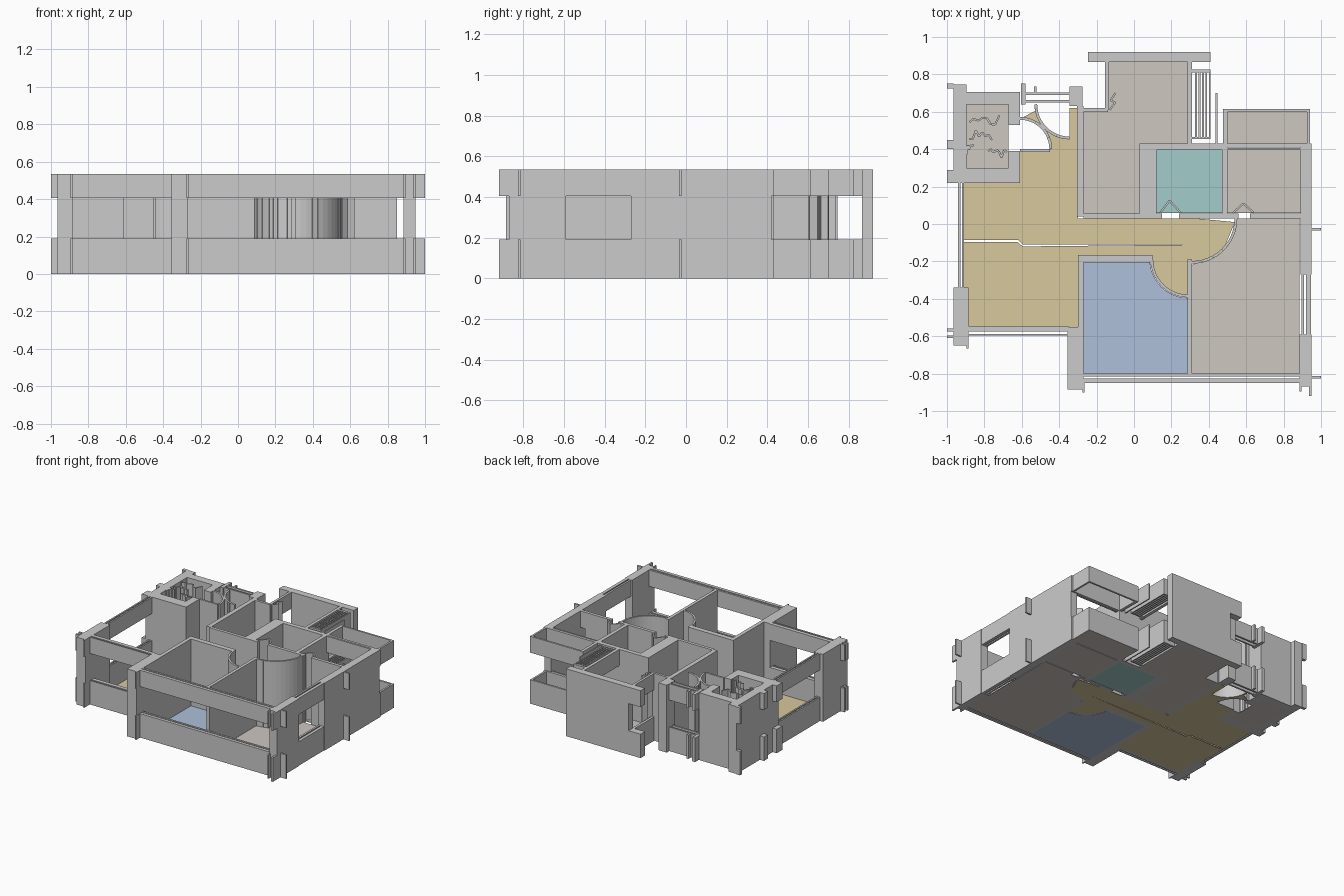
import bpy, bmesh, math, random

H, SILL, HEAD = 0.535, 0.19, 0.405
FLOOR = 0.005
random.seed(3)


def make(name, bm, color=None):
    bmesh.ops.recalc_face_normals(bm, faces=bm.faces)
    me = bpy.data.meshes.new(name)
    bm.to_mesh(me)
    bm.free()
    ob = bpy.data.objects.new(name, me)
    bpy.context.collection.objects.link(ob)
    if color:
        mat = bpy.data.materials.get(str(color)) or bpy.data.materials.new(str(color))
        mat.diffuse_color = (*color, 1)
        me.materials.append(mat)
    return ob


def prism(bm, pts, z0, z1):
    face = bm.faces.new([bm.verts.new((x, y, z0)) for x, y in pts])
    res = bmesh.ops.extrude_face_region(bm, geom=[face])
    for v in res["geom"]:
        if isinstance(v, bmesh.types.BMVert):
            v.co.z = z1


def walls(name, rects, window=False):
    """Rects are (x0, y0, x1, y1); windowed ones keep only sill and lintel."""
    bm = bmesh.new()
    for x0, y0, x1, y1 in rects:
        for z0, z1 in ([(0, SILL), (HEAD, H)] if window else [(0, H)]):
            prism(bm, [(x0, y0), (x1, y0), (x1, y1), (x0, y1)], z0, z1)
    make(name, bm)


def floor(name, pts, color):
    bm = bmesh.new()
    prism(bm, pts, 0, FLOOR)
    make(name, bm, color)


def rect(x0, y0, x1, y1):
    return [(x0, y0), (x1, y0), (x1, y1), (x0, y1)]


def arc(cx, cy, r, a0, a1, n=12):
    return [(cx + r * math.cos(math.radians(a0 + (a1 - a0) * i / n)),
             cy + r * math.sin(math.radians(a0 + (a1 - a0) * i / n))) for i in range(n + 1)]


def strip(name, path, t=0.01):
    """Thin full-height wall following a path."""
    bm = bmesh.new()
    for (x0, y0), (x1, y1) in zip(path, path[1:]):
        d = math.hypot(x1 - x0, y1 - y0)
        nx, ny = -(y1 - y0) / d * t / 2, (x1 - x0) / d * t / 2
        prism(bm, [(x0 + nx, y0 + ny), (x0 - nx, y0 - ny), (x1 - nx, y1 - ny), (x1 + nx, y1 + ny)], 0, H)
    make(name, bm)


TAN, GREY = (0.68, 0.58, 0.34), (0.61, 0.57, 0.53)
BLUE, TEAL = (0.42, 0.53, 0.69), (0.36, 0.61, 0.60)

# Floors
floor("living_floor_north",
      [(-0.91, 0.22), (-0.91, -0.085), (-0.62, -0.085), (-0.595, -0.11), (0.49, -0.11), (0.54, 0.01),
       (0.33, 0.03), (-0.30, 0.03), (-0.30, 0.62), (-0.345, 0.62)]
      + arc(-0.345, 0.64, 0.18, 270, 190) + arc(-0.61, 0.40, 0.17, 85, 0) + [(-0.61, 0.39), (-0.61, 0.22)], TAN)
floor("living_floor_south",
      [(-0.91, -0.095), (-0.91, -0.34), (-0.885, -0.34), (-0.885, -0.55), (-0.30, -0.55), (-0.30, -0.165),
       (0.10, -0.165)] + arc(0.29, -0.19, 0.19, 180, 270) + [(0.285, -0.20)]
      + arc(0.31, 0.03, 0.23, 270, 323) + [(-0.595, -0.12), (-0.625, -0.095)], TAN)
floor("blue_room_floor", [(-0.27, -0.80), (0.285, -0.80)] + arc(0.29, -0.19, 0.205, 270, 180)
      + [(-0.27, -0.205)], BLUE)
floor("bedroom_floor", [(0.885, 0.03), (0.885, -0.80), (0.31, -0.80), (0.31, -0.22)]
      + arc(0.31, 0.03, 0.24, 275, 360), GREY)
floor("back_room_floor", [(-0.27, 0.04), (-0.27, 0.61), (-0.14, 0.61), (-0.14, 0.865), (0.29, 0.865),
                          (0.29, 0.42), (0.03, 0.42), (0.03, 0.04)], GREY)
floor("teal_room_floor", rect(0.12, 0.06, 0.47, 0.395), TEAL)
floor("small_room_floor", rect(0.50, 0.06, 0.89, 0.395), GREY)
floor("balcony_floor", rect(0.50, 0.43, 0.93, 0.60), GREY)
floor("shaft_floor", rect(-0.90, 0.30, -0.67, 0.64), GREY)

# Solid walls and piers
walls("shaft_walls", [(-0.965, 0.22, -0.895, 0.745), (-0.895, 0.64, -0.61, 0.705), (-0.67, 0.53, -0.61, 0.64),
                      (-0.895, 0.22, -0.61, 0.30), (-0.67, 0.30, -0.61, 0.39)])
walls("piers", [(-0.965, -0.65, -0.885, -0.34), (-0.355, -0.885, -0.27, -0.55), (-0.345, 0.63, -0.275, 0.735),
                (0.885, -0.87, 0.95, -0.59), (0.89, -0.27, 0.95, 0.42), (0.03, 0.05, 0.12, 0.42)])
walls("back_wall", [(-0.14, 0.865, 0.41, 0.92)])
walls("inner_walls", [(-0.30, -0.55, -0.27, -0.165), (-0.30, -0.205, 0.10, -0.165), (0.285, -0.80, 0.31, -0.19),
                      (-0.305, 0.04, -0.27, 0.63), (-0.28, 0.60, -0.14, 0.62), (-0.27, 0.03, 0.15, 0.055),
                      (0.24, 0.03, 0.56, 0.055), (0.62, 0.03, 0.85, 0.055), (0.47, 0.05, 0.50, 0.40),
                      (0.03, 0.395, 0.50, 0.43), (-0.61, 0.385, -0.45, 0.40)])

# Walls with a window band
walls("front_window_wall", [(-0.27, -0.815, 0.885, -0.80), (-0.27, -0.85, 0.885, -0.825)], True)
walls("living_front_window", [(-0.885, -0.575, -0.35, -0.545), (-0.885, -0.595, -0.35, -0.587)], True)
walls("living_left_window", [(-0.94, -0.34, -0.928, 0.22), (-0.92, -0.34, -0.908, 0.22)], True)
walls("bedroom_side_window", [(0.895, -0.59, 0.91, -0.27), (0.92, -0.59, 0.945, -0.27)], True)
walls("balcony_parapet", [(0.475, 0.43, 0.50, 0.615), (0.50, 0.60, 0.94, 0.615), (0.925, 0.43, 0.94, 0.60),
                          (0.50, 0.41, 0.95, 0.43), (0.50, 0.395, 0.89, 0.405), (0.85, 0.03, 0.89, 0.055)], True)
walls("back_room_windows", [(-0.155, 0.61, -0.135, 0.865), (-0.245, 0.865, -0.14, 0.92),
                            (0.285, 0.42, 0.31, 0.865), (0.437, 0.41, 0.447, 0.70)], True)
walls("entry_window", [(-0.58, 0.69, -0.345, 0.703), (-0.58, 0.65, -0.345, 0.663),
                       (-0.605, 0.64, -0.58, 0.75), (-0.535, 0.69, -0.52, 0.735)], True)

# Slatted ledge beside the back room
walls("slats", [(x, 0.46, x + 0.01, 0.82) for x in (0.327, 0.345, 0.363, 0.381, 0.40)]
      + [(0.31, 0.455, 0.41, 0.465), (0.31, 0.81, 0.41, 0.825)], True)

# Short stubs that stick out past the outer walls
walls("outer_stubs", [(0.95, -0.035, 1.0, -0.022), (0.95, -0.825, 1.0, -0.812), (0.935, -0.92, 0.95, -0.87),
                      (0.885, -0.895, 0.895, -0.87), (-1.0, 0.725, -0.965, 0.75), (-1.0, 0.22, -0.965, 0.29),
                      (-1.0, 0.40, -0.965, 0.45), (-1.0, -0.575, -0.965, -0.56), (-1.0, -0.61, -0.965, -0.595),
                      (-0.895, -0.665, -0.885, -0.65), (-0.275, -0.90, -0.265, -0.85)], True)

# Door swings
strip("blue_room_door_swing", arc(0.29, -0.19, 0.195, 180, 270), 0.015)
strip("bedroom_door_swing", arc(0.31, 0.03, 0.235, 268, 360), 0.015)
strip("entry_door_swing", arc(-0.61, 0.40, 0.165, 0, 90), 0.015)
strip("lobby_door_swing", arc(-0.345, 0.64, 0.18, 180, 270), 0.015)
strip("teal_room_door", [(0.14, 0.06), (0.19, 0.125), (0.25, 0.06)])
strip("small_room_door", [(0.53, 0.06), (0.585, 0.11), (0.64, 0.06)])
strip("back_room_notch", [(-0.13, 0.61), (-0.10, 0.65), (-0.125, 0.66), (-0.10, 0.70)])

# Squiggly fittings inside the shaft
for i, (cx, cy, w) in enumerate([(-0.80, 0.56, 0.08), (-0.82, 0.47, 0.06), (-0.73, 0.38, 0.05), (-0.88, 0.40, 0.02)]):
    path = [(cx - w + 2 * w * k / 7, cy + random.uniform(-0.03, 0.03)) for k in range(8)]
    strip(f"shaft_fitting_{i + 1}", path)
